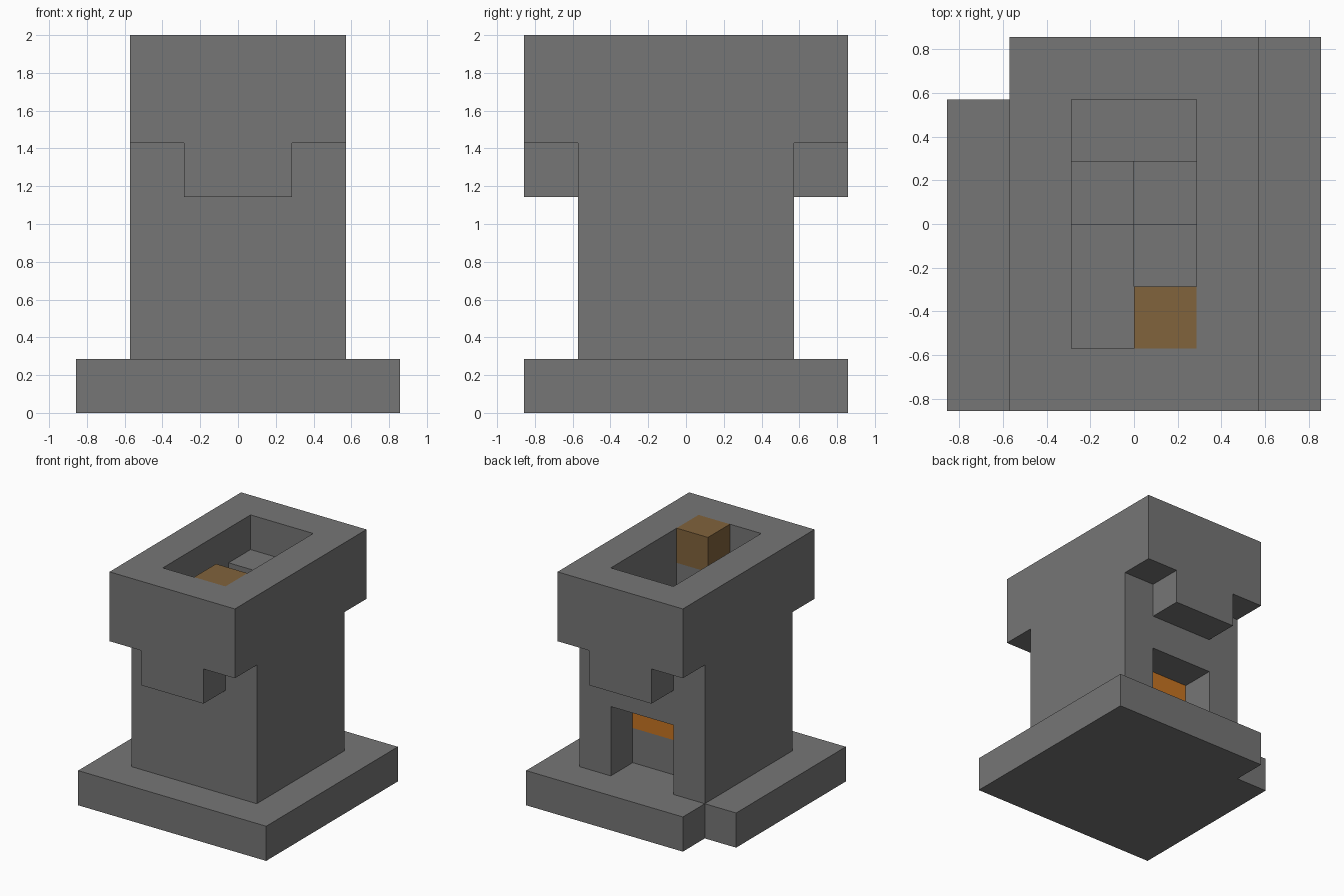
import bpy
import bmesh
from mathutils import Vector

U = 2 / 7  # one block; all sizes below are in blocks

default = bpy.data.objects.get("Cube")
if default:
    bpy.data.objects.remove(default, do_unlink=True)


def material(name, rgb):
    mat = bpy.data.materials.new(name)
    mat.use_nodes = True
    color = (*rgb, 1)
    mat.diffuse_color = color
    mat.node_tree.nodes["Principled BSDF"].inputs["Base Color"].default_value = color
    return mat


STONE = material("stone grey", (0.18, 0.18, 0.18))
FIRE = material("fire orange", (0.57, 0.175, 0.016))
WOOD = material("wood brown", (0.22, 0.125, 0.045))


def prism(name, points, offset, mat):
    """Extrude a closed outline along one direction."""
    bm = bmesh.new()
    face = bm.faces.new([bm.verts.new(Vector(p) * U) for p in points])
    out = bmesh.ops.extrude_face_region(bm, geom=[face])
    moved = [v for v in out["geom"] if isinstance(v, bmesh.types.BMVert)]
    bmesh.ops.translate(bm, verts=moved, vec=Vector(offset) * U)
    bmesh.ops.recalc_face_normals(bm, faces=bm.faces)
    mesh = bpy.data.meshes.new(name)
    bm.to_mesh(mesh)
    bm.free()
    mesh.materials.append(mat)
    obj = bpy.data.objects.new(name, mesh)
    bpy.context.collection.objects.link(obj)
    return obj


def box(name, x, y, z, mat=STONE):
    outline = [(x[0], y[0], z[0]), (x[1], y[0], z[0]),
               (x[1], y[1], z[0]), (x[0], y[1], z[0])]
    return prism(name, outline, (0, 0, z[1] - z[0]), mat)


def cut(target, x, y, z):
    """Carve a box out of the target for good."""
    cutter = box("cutter", x, y, z)
    cutter.hide_render = True
    mod = target.modifiers.new("cut", 'BOOLEAN')
    mod.operation = 'DIFFERENCE'
    mod.solver = 'EXACT'
    mod.object = cutter
    bpy.context.view_layer.objects.active = target
    bpy.ops.object.modifier_apply(modifier=mod.name)
    bpy.data.objects.remove(cutter, do_unlink=True)


# Base slab with one corner block missing
slab = [(-3, -3), (3, -3), (3, 3), (-2, 3), (-2, 2), (-3, 2)]
prism("base_slab", [(x, y, 0) for x, y in slab], (0, 0, 1), STONE)

# Tower: T-shaped side outline swept across the width
side = [(-2, 1), (2, 1), (2, 5), (3, 5), (3, 7), (-3, 7), (-3, 5), (-2, 5)]
tower = prism("tower", [(-2, y, z) for y, z in side], (4, 0, 0), STONE)

# Top opening and the stepped wells in its floor
cut(tower, (-1, 1), (-2, 2), (6, 8))
cut(tower, (-1, 0), (0, 1), (5, 6.5))
cut(tower, (0, 1), (0, 1), (4, 6.5))
cut(tower, (0, 1), (-1, 0), (5, 6.5))

# Back hearth opening and the chamber behind it
cut(tower, (-1, 1), (1, 2.5), (0.9, 3))
cut(tower, (-1, 1), (0, 1.5), (2, 3))

# Brackets under the overhangs
for name, y in (("front_bracket", (-3, -2)), ("back_bracket", (2, 3))):
    box(name, (-1, 1), y, (4, 5))

# Fire in the hearth and wooden block in the top opening
box("hearth_fire", (-1, 1), (0, 1), (2, 3), FIRE)
box("wooden_block", (0, 1), (-2, -1), (6, 7), WOOD)
